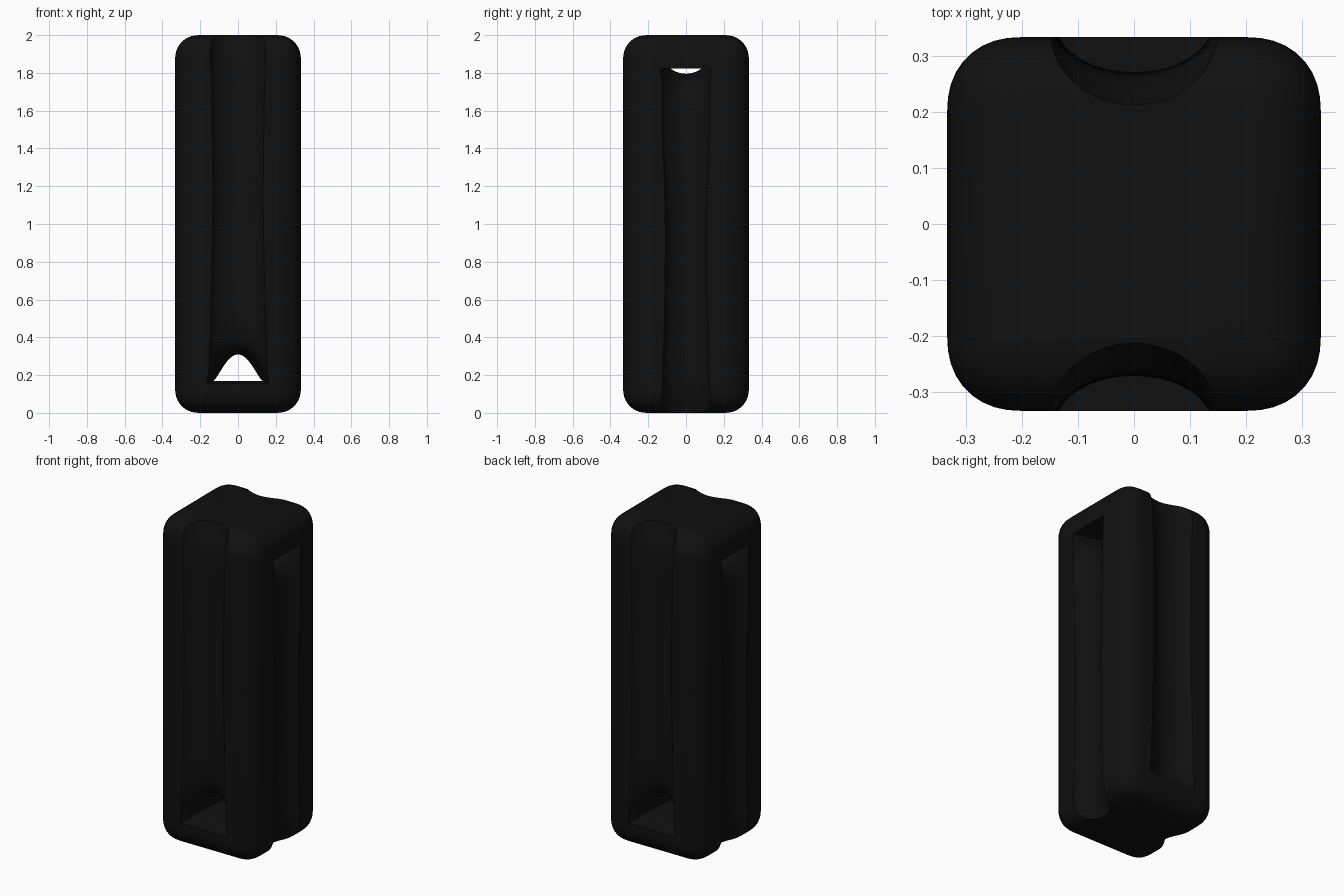
import bpy, bmesh, math
from mathutils import Vector

default = bpy.data.objects.get("Cube")
if default:
    bpy.data.objects.remove(default)

black = bpy.data.materials.new("glazed black")
black.use_nodes = True
colour = (0.005, 0.005, 0.005, 1)
black.diffuse_color = colour
black.node_tree.nodes["Principled BSDF"].inputs["Base Color"].default_value = colour


def add_object(name, bm):
    mesh = bpy.data.meshes.new(name)
    bmesh.ops.recalc_face_normals(bm, faces=bm.faces)
    bm.to_mesh(mesh)
    bm.free()
    mesh.materials.append(black)
    obj = bpy.data.objects.new(name, mesh)
    bpy.context.collection.objects.link(obj)
    return obj


def smooth_path(stations, steps=5):
    """Catmull-Rom interpolation through the stations."""
    pts = [Vector(s) for s in stations]
    pts = [pts[0]] + pts + [pts[-1]]
    path = []
    for a, b, c, d in zip(pts, pts[1:], pts[2:], pts[3:]):
        for i in range(steps):
            t = i / steps
            path.append(0.5 * (2 * b + (c - a) * t + (2 * a - 5 * b + 4 * c - d) * t * t
                               + (3 * b - a - 3 * c + d) * t ** 3))
    return path + [pts[-1]]


def rope_cutter(name, half, sideways):
    """Loft an arched section down one face, through the body and up the other.
    Station: inner depth, inner z, outer depth, outer z, half width, arch power."""
    mirrored = [(-s[0], s[1], -s[2], *s[3:]) for s in reversed(half[:-1])]
    bm = bmesh.new()
    rings = []
    count = 20
    for inner_d, inner_z, outer_d, outer_z, width, power in smooth_path(half + mirrored):
        ring = []
        for i in range(count + 1):
            angle = math.pi * i / count
            h = max(math.sin(angle), 0) ** power
            across = width * math.cos(angle)
            depth = outer_d + (inner_d - outer_d) * h
            z = outer_z + (inner_z - outer_z) * h
            ring.append(bm.verts.new((depth, across, z) if sideways else (across, depth, z)))
        rings.append(ring)
    for a, b in zip(rings, rings[1:]):
        for i in range(count + 1):
            j = (i + 1) % (count + 1)
            bm.faces.new((a[i], a[j], b[j], b[i]))
    bm.faces.new(rings[0])
    bm.faces.new(rings[-1])
    bmesh.ops.triangulate(bm, faces=bm.faces)
    obj = add_object(name, bm)
    obj.hide_render = True
    return obj


# Rounded block
bm = bmesh.new()
bmesh.ops.create_cube(bm, size=1)
bmesh.ops.scale(bm, vec=(0.666, 0.666, 2), verts=bm.verts)
bmesh.ops.translate(bm, vec=(0, 0, 1), verts=bm.verts)
bmesh.ops.bevel(bm, geom=bm.edges[:], offset=0.13, segments=9, profile=0.53, affect='EDGES')
body = add_object("insulator_body", bm)

# Front and back grooves, open at the top, joined by the lower passage
front_half = [
    (-0.20, 2.05, -0.36, 2.05, 0.165, 1),
    (-0.22, 1.97, -0.36, 1.97, 0.157, 1),
    (-0.26, 1.84, -0.36, 1.84, 0.15, 1),
    (-0.27, 1.60, -0.36, 1.60, 0.145, 1),
    (-0.27, 1.10, -0.36, 1.10, 0.14, 1),
    (-0.27, 0.60, -0.36, 0.60, 0.15, 1),
    (-0.26, 0.42, -0.37, 0.36, 0.16, 1),
    (-0.21, 0.34, -0.37, 0.17, 0.165, 1.2),
    (-0.10, 0.32, -0.13, 0.17, 0.145, 2.2),
    (0, 0.31, 0, 0.17, 0.13, 2.8),
]

# Side grooves, open at the bottom, joined by the upper passage
side_half = [
    (-0.20, -0.05, -0.36, -0.05, 0.145, 1),
    (-0.22, 0.03, -0.36, 0.03, 0.14, 1),
    (-0.26, 0.16, -0.36, 0.16, 0.13, 1),
    (-0.27, 0.50, -0.36, 0.50, 0.12, 1),
    (-0.27, 1.00, -0.36, 1.00, 0.115, 1),
    (-0.27, 1.50, -0.36, 1.50, 0.13, 1),
    (-0.26, 1.66, -0.37, 1.72, 0.135, 1),
    (-0.20, 1.74, -0.37, 1.81, 0.135, 1),
    (-0.10, 1.785, -0.13, 1.85, 0.125, 1.3),
    (0, 1.795, 0, 1.87, 0.12, 1.5),
]

cutters = [rope_cutter("front_groove_cutter", front_half, False),
           rope_cutter("side_groove_cutter", side_half, True)]

bpy.ops.object.select_all(action='DESELECT')
body.select_set(True)
bpy.context.view_layer.objects.active = body
for cutter in cutters:
    mod = body.modifiers.new(cutter.name, 'BOOLEAN')
    mod.operation = 'DIFFERENCE'
    mod.solver = 'EXACT'
    mod.object = cutter
    bpy.ops.object.modifier_apply(modifier=mod.name)
    bpy.data.objects.remove(cutter)

bpy.ops.object.shade_smooth_by_angle(angle=math.radians(35))
